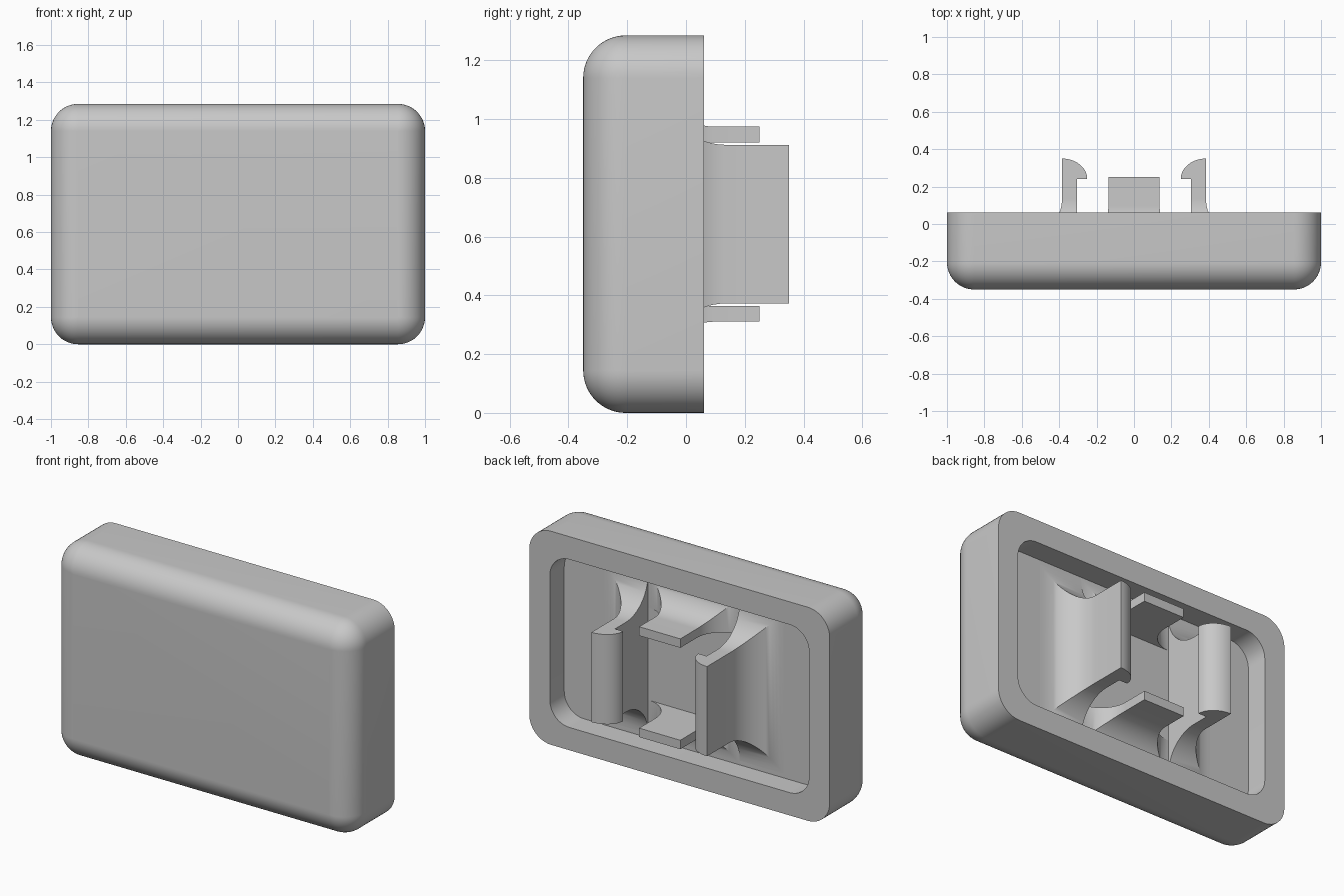
import bpy, bmesh
from math import sin, cos, pi, sqrt

if "Cube" in bpy.data.objects:
    bpy.data.objects.remove(bpy.data.objects["Cube"], do_unlink=True)

# Overall sizes
HALF_W, HEIGHT = 1.0, 1.285
MID = HEIGHT / 2
FRONT, BACK, FLOOR = -0.35, 0.062, -0.075
EDGE = 0.145      # rounding of corners and front edge
RIM = 0.137       # width of the back rim
TIP = 0.35        # end of the hooks

grey = bpy.data.materials.new("plain grey")
grey.use_nodes = True
grey.diffuse_color = (0.58, 0.58, 0.58, 1)
grey.node_tree.nodes["Principled BSDF"].inputs["Base Color"].default_value = grey.diffuse_color


def loft(name, rings):
    """Skin a stack of equal-length rings and cap both ends."""
    bm = bmesh.new()
    rows = [[bm.verts.new(p) for p in ring] for ring in rings]
    n = len(rows[0])
    for a, b in zip(rows, rows[1:]):
        for i in range(n):
            j = (i + 1) % n
            bm.faces.new((a[i], a[j], b[j], b[i]))
    bm.faces.new(rows[0])
    bm.faces.new(rows[-1])
    bmesh.ops.recalc_face_normals(bm, faces=bm.faces)
    mesh = bpy.data.meshes.new(name)
    bm.to_mesh(mesh)
    bm.free()
    mesh.materials.append(grey)
    obj = bpy.data.objects.new(name, mesh)
    bpy.context.collection.objects.link(obj)
    bpy.ops.object.select_all(action="DESELECT")
    obj.select_set(True)
    bpy.context.view_layer.objects.active = obj
    bpy.ops.object.shade_smooth_by_angle(angle=pi / 6)
    return obj


def rounded_rect(inset, radius, y, steps=12):
    """Rounded rectangle ring, inset from the body outline."""
    cx, cz = HALF_W - inset - radius, MID - inset - radius
    ring = []
    for q, (sx, sz) in enumerate(((1, 1), (-1, 1), (-1, -1), (1, -1))):
        for k in range(steps + 1):
            t = (q + k / steps) * pi / 2
            ring.append((sx * cx + radius * cos(t), y, MID + sz * cz + radius * sin(t)))
    return ring


# Body: rounded front, open back with a recessed floor
rings = []
for k in range(17):
    t = k / 16 * pi / 2
    inset = EDGE * (1 - sin(t))
    rings.append(rounded_rect(inset, max(EDGE - inset, 0.002), FRONT + EDGE * (1 - cos(t))))
rings.append(rounded_rect(0, EDGE, BACK))
rings.append(rounded_rect(RIM, 0.13, BACK))
rings.append(rounded_rect(RIM, 0.13, FLOOR))
loft("body", rings)


def flare(radius, steps=16):
    """Concave fillet rising from the floor: (y, extra width)."""
    for k in range(steps + 1):
        t = k / steps * pi / 2
        yield FLOOR + radius * (1 - cos(t)), radius * (1 - sin(t))


def clip(name, axis, side, sections):
    """Stack of rectangles (y, inner, outer, half width) pointing out from the middle."""
    rings = []
    for y, inner, outer, half in sections:
        ring = []
        for u, w in ((inner, -half), (outer, -half), (outer, half), (inner, half)):
            u *= side
            ring.append((u, y, MID + w) if axis == "x" else (w, y, MID + u))
        rings.append(ring)
    loft(name, rings)


# Side hooks: flared stem, then an inward barb with a rounded back
INNER, OUTER, HALF = 0.305, 0.385, 0.27
BARB_Y, REACH = 0.24, 0.135
hook = [(y, INNER, OUTER + f, HALF + f) for y, f in flare(0.21)]
hook.append((BARB_Y, INNER, OUTER, HALF))
for k in range(15):
    s = sin(k / 14 * pi / 2)
    y = BARB_Y + (TIP - BARB_Y) * s
    hook.append((y, OUTER - max(REACH * sqrt(max(1 - s * s, 0)), 0.001), OUTER, HALF))
for side, label in ((1, "left"), (-1, "right")):
    clip(label + "_hook", "x", side, hook)

# Upper and lower support tabs
tab = [(y, 0.278, 0.332 + f, 0.137 + f) for y, f in flare(0.17)]
tab.append((0.25, 0.278, 0.332, 0.137))
for side, label in ((1, "upper"), (-1, "lower")):
    clip(label + "_tab", "z", side, tab)
